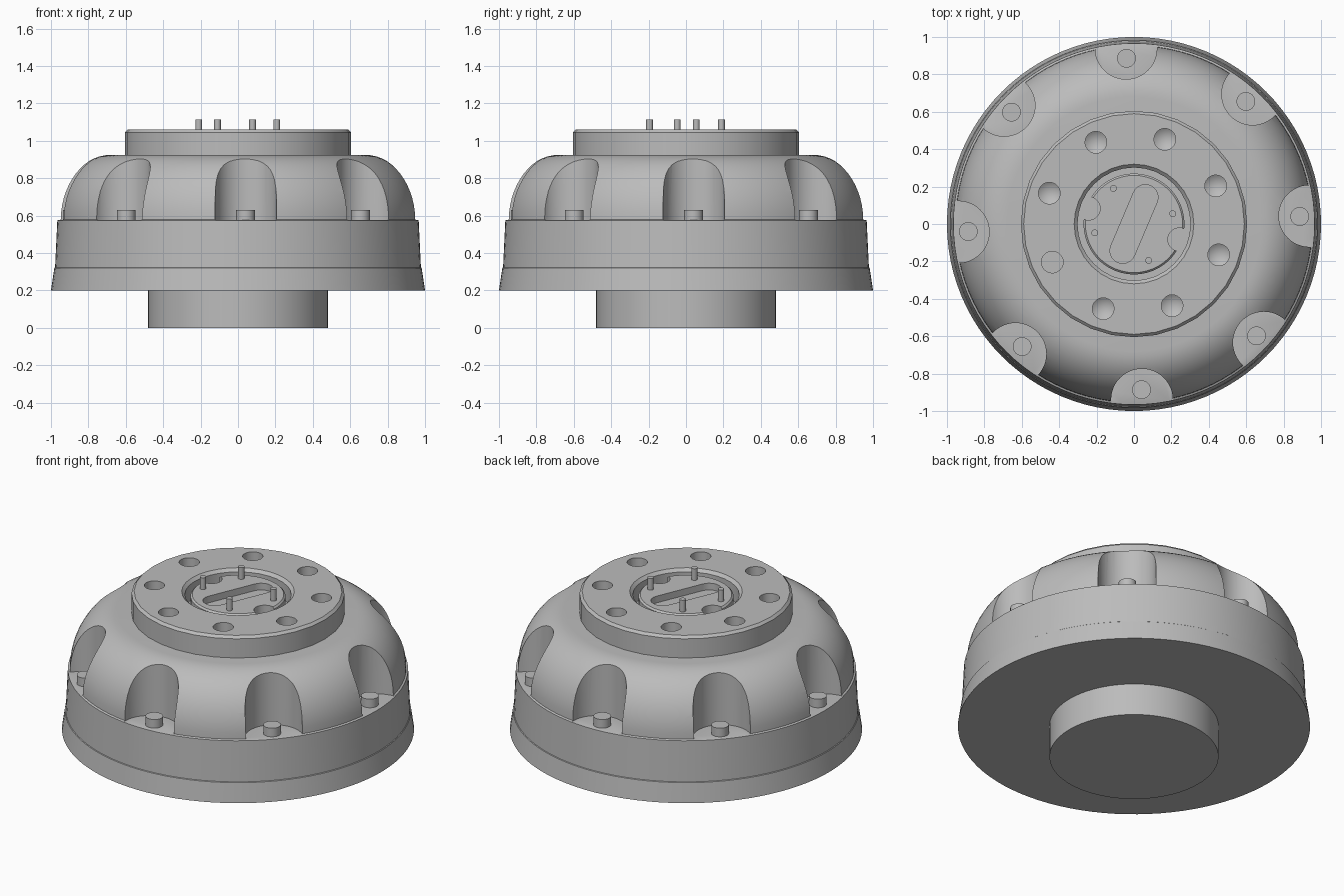
import bpy
import bmesh
from math import sin, cos, pi, radians
from mathutils import Matrix, Vector

cube = bpy.data.objects.get("Cube")
if cube:
    bpy.data.objects.remove(cube)

grey = bpy.data.materials.new("plain grey")
grey.use_nodes = True
GREY = (0.5, 0.5, 0.5, 1)
grey.diffuse_color = GREY
grey.node_tree.nodes["Principled BSDF"].inputs["Base Color"].default_value = GREY


def lathe(bm, profile, segments, centre=(0, 0)):
    """Turn (radius, height) points, both ends on the axis, into a solid."""
    rings = []
    for r, z in profile:
        count = segments if r > 0 else 1
        rings.append([bm.verts.new((centre[0] + r * cos(2 * pi * i / segments),
                                    centre[1] + r * sin(2 * pi * i / segments), z))
                      for i in range(count)])
    new_faces = []
    for a, b in zip(rings, rings[1:]):
        if len(a) == 1:
            new_faces.append(bm.faces.new(b[::-1]))
            continue
        if len(b) == 1 and b is rings[-1] and profile[-1][1] == profile[-2][1]:
            new_faces.append(bm.faces.new(a))
            continue
        for i in range(segments):
            j = (i + 1) % segments
            corners = [a[i], a[j], b[0]] if len(b) == 1 else [a[i], a[j], b[j], b[i]]
            new_faces.append(bm.faces.new(corners))
    loose = [v for ring in rings for v in ring if not v.link_faces]
    for v in loose:
        bm.verts.remove(v)


def cylinder(bm, centre, radius, low, high, segments=32):
    lathe(bm, [(0, low), (radius, low), (radius, high), (0, high)], segments, centre)


def finish(name, bm):
    bmesh.ops.recalc_face_normals(bm, faces=bm.faces)
    mesh = bpy.data.meshes.new(name)
    bm.to_mesh(mesh)
    bm.free()
    mesh.materials.append(grey)
    obj = bpy.data.objects.new(name, mesh)
    bpy.context.collection.objects.link(obj)
    return obj


def carve(obj, bm):
    """Subtract the shapes in bm from obj and drop the cutter."""
    cutter = finish("cutter", bm)
    cutter.hide_render = True
    mod = obj.modifiers.new("carve", 'BOOLEAN')
    mod.operation = 'DIFFERENCE'
    mod.solver = 'EXACT'
    mod.object = cutter
    graph = bpy.context.evaluated_depsgraph_get()
    mesh = bpy.data.meshes.new_from_object(obj.evaluated_get(graph))
    obj.modifiers.clear()
    obj.data = mesh
    bpy.data.objects.remove(cutter)


def around(radius, start, count=8):
    """Points evenly spread on a circle, start in degrees."""
    return [(radius * cos(radians(start) + 2 * pi * i / count),
             radius * sin(radians(start) + 2 * pi * i / count)) for i in range(count)]


# Domed body with a flared skirt
POCKET_FLOOR = 0.575
dome = [(0.68 + 0.275 * cos(t * pi / 28), 0.58 + 0.345 * sin(t * pi / 28)) for t in range(15)]
bm = bmesh.new()
lathe(bm, [(0, 0.2), (1, 0.2), (0.982, 0.32), (0.978, 0.323), (0.966, POCKET_FLOOR)]
      + dome + [(0, 0.925)], 96)
body = finish("body", bm)

# Eight rounded pockets in the rim
bm = bmesh.new()
for p in around(0.94, 2.6):
    cylinder(bm, p, 0.165, POCKET_FLOOR + 0.001, 1.2, 48)
carve(body, bm)

# Bolt heads in the pockets
bm = bmesh.new()
for p in around(0.887, 2.6):
    cylinder(bm, p, 0.05, POCKET_FLOOR - 0.02, 0.63, 24)
bolts = finish("pocket_bolts", bm)

# Foot below the body
bm = bmesh.new()
cylinder(bm, (0, 0), 0.48, 0, 0.21, 64)
foot = finish("foot", bm)

# Top flange with a chamfered rim and a central well
bm = bmesh.new()
lathe(bm, [(0, 0.9), (0.605, 0.9), (0.605, 1.045), (0.59, 1.06), (0.32, 1.06),
           (0.302, 1.042), (0.302, 0.94), (0, 0.94)], 32)
flange = finish("flange", bm)

# Drilled holes: seven with conical bottoms, one with a flat bottom
bm = bmesh.new()
for i, p in enumerate(around(0.482, 25)):
    tip = 0.99 if i == 4 else 0.95
    lathe(bm, [(0, tip), (0.058, 0.99), (0.058, 1.1), (0, 1.1)], 24, p) if i == 4 else \
        lathe(bm, [(0, 1.1), (0.058, 1.1), (0.058, 0.99), (0, tip)], 24, p)
carve(flange, bm)

# Connector insert inside the well
INSERT_TOP = 1.042
bm = bmesh.new()
lathe(bm, [(0, 0.93), (0.27, 0.93), (0.27, INSERT_TOP - 0.01), (0.26, INSERT_TOP),
           (0, INSERT_TOP)], 48)
insert = finish("connector_insert", bm)

# Key notches on both sides and a slanted round-ended slot
bm = bmesh.new()
for side in (-1, 1):
    cylinder(bm, (side * 0.243, side * -0.083), 0.062, 0.9, 1.1)
carve(insert, bm)

bm = bmesh.new()
outline = []
for i in range(26):
    angle = -pi / 2 + pi * (i if i < 13 else i - 1) / 12
    end = 0.155 if i < 13 else -0.155
    outline.append(bm.verts.new((end + 0.068 * cos(angle), 0.068 * sin(angle), 1.0)))
face = bm.faces.new(outline)
extruded = bmesh.ops.extrude_face_region(bm, geom=[face])["geom"]
bmesh.ops.translate(bm, vec=Vector((0, 0, 0.1)),
                    verts=[g for g in extruded if isinstance(g, bmesh.types.BMVert)])
bmesh.ops.rotate(bm, verts=bm.verts, matrix=Matrix.Rotation(radians(67), 3, 'Z'))
carve(insert, bm)

# Contact pins
bm = bmesh.new()
for p in [(-0.11, 0.19), (0.207, 0.055), (0.078, -0.195), (-0.21, -0.047)]:
    cylinder(bm, p, 0.018, INSERT_TOP - 0.02, 1.115, 16)
pins = finish("contact_pins", bm)

# Smooth round walls, keep edges crisp
bpy.ops.object.select_all(action='DESELECT')
for obj in (body, bolts, foot, flange, insert, pins):
    obj.select_set(True)
bpy.context.view_layer.objects.active = body
bpy.ops.object.shade_smooth_by_angle(angle=radians(30))
